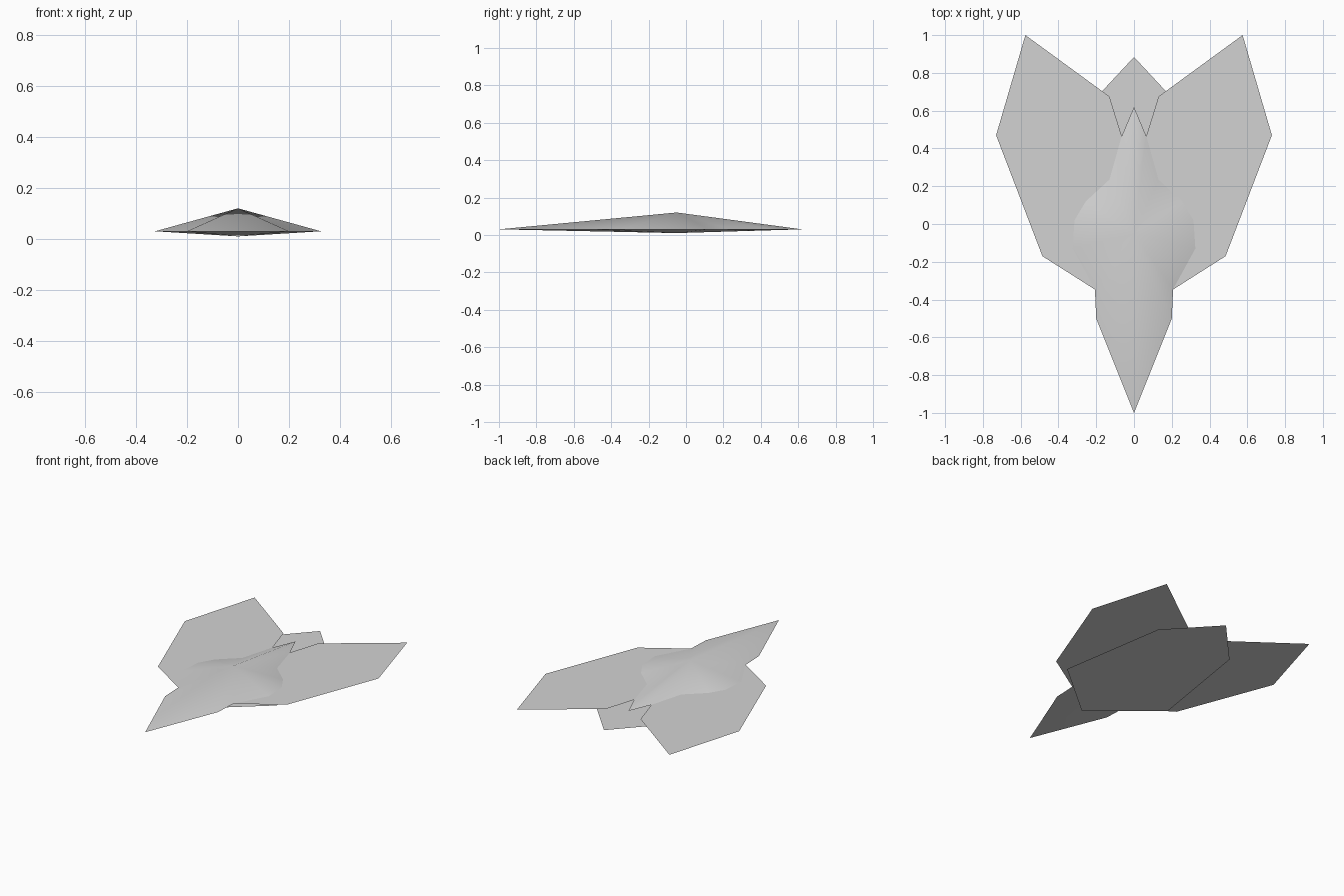
import bpy, bmesh, math

cube = bpy.data.objects.get("Cube")
if cube:
    bpy.data.objects.remove(cube, do_unlink=True)

RIM_Z = 0.03
GREY = (0.65, 0.65, 0.65, 1.0)

grey = bpy.data.materials.new("hull_grey")
grey.use_nodes = True
grey.diffuse_color = GREY
bsdf = next(n for n in grey.node_tree.nodes if n.type == 'BSDF_PRINCIPLED')
bsdf.inputs["Base Color"].default_value = GREY


def finish(name, bm):
    """Turn a bmesh into a linked, coloured object."""
    mesh = bpy.data.meshes.new(name)
    bm.to_mesh(mesh)
    bm.free()
    mesh.materials.append(grey)
    obj = bpy.data.objects.new(name, mesh)
    bpy.context.collection.objects.link(obj)
    return obj


def plate(name, outline, z, side=1):
    """Thin single-sheet plate facing up; side=-1 mirrors it across x."""
    bm = bmesh.new()
    face = bm.faces.new([bm.verts.new((side * x, y, z)) for x, y in outline])
    face.normal_update()
    if face.normal.z < 0:
        face.normal_flip()
    bmesh.ops.triangulate(bm, faces=bm.faces[:])
    return finish(name, bm)


def both_sides(half):
    """Close a half outline whose first and last points lie on x = 0."""
    return half + [(-x, y) for x, y in reversed(half[1:-1])]


# Swept wings, level with the rim of the hull
wing = [(0, -0.46), (0.21, -0.345), (0.485, -0.17), (0.73, 0.47),
        (0.575, 1.0), (0.13, 0.675), (0.065, 0.465), (0, 0.38)]
plate("left_wing", wing, RIM_Z, 1)
plate("right_wing", wing, RIM_Z, -1)

# Six-sided belly plate under the hull
plate("belly_plate",
      both_sides([(0, -0.50), (0.405, -0.16), (0.288, 0.575), (0, 0.884)]), 0.0)

# Hull: one rim outline fanned to a high upper peak and a shallow lower one
rim = both_sides([(0, -1.0), (0.2, -0.5), (0.207, -0.345), (0.325, -0.13),
                  (0.315, 0.02), (0.255, 0.12), (0.13, 0.235),
                  (0.065, 0.465), (0, 0.62)])
bm = bmesh.new()
ring = [bm.verts.new((x, y, RIM_Z)) for x, y in rim]
top = bm.verts.new((0, -0.05, 0.12))
bottom = bm.verts.new((0, -0.05, 0.01))
for a, b in zip(ring, ring[1:] + ring[:1]):
    bm.faces.new((a, b, top))
    bm.faces.new((b, a, bottom))
bmesh.ops.recalc_face_normals(bm, faces=bm.faces[:])
hull = finish("hull", bm)

# Smooth the slopes, keep the rim sharp
bpy.ops.object.select_all(action='DESELECT')
hull.select_set(True)
bpy.context.view_layer.objects.active = hull
bpy.ops.object.shade_smooth_by_angle(angle=math.radians(60))
